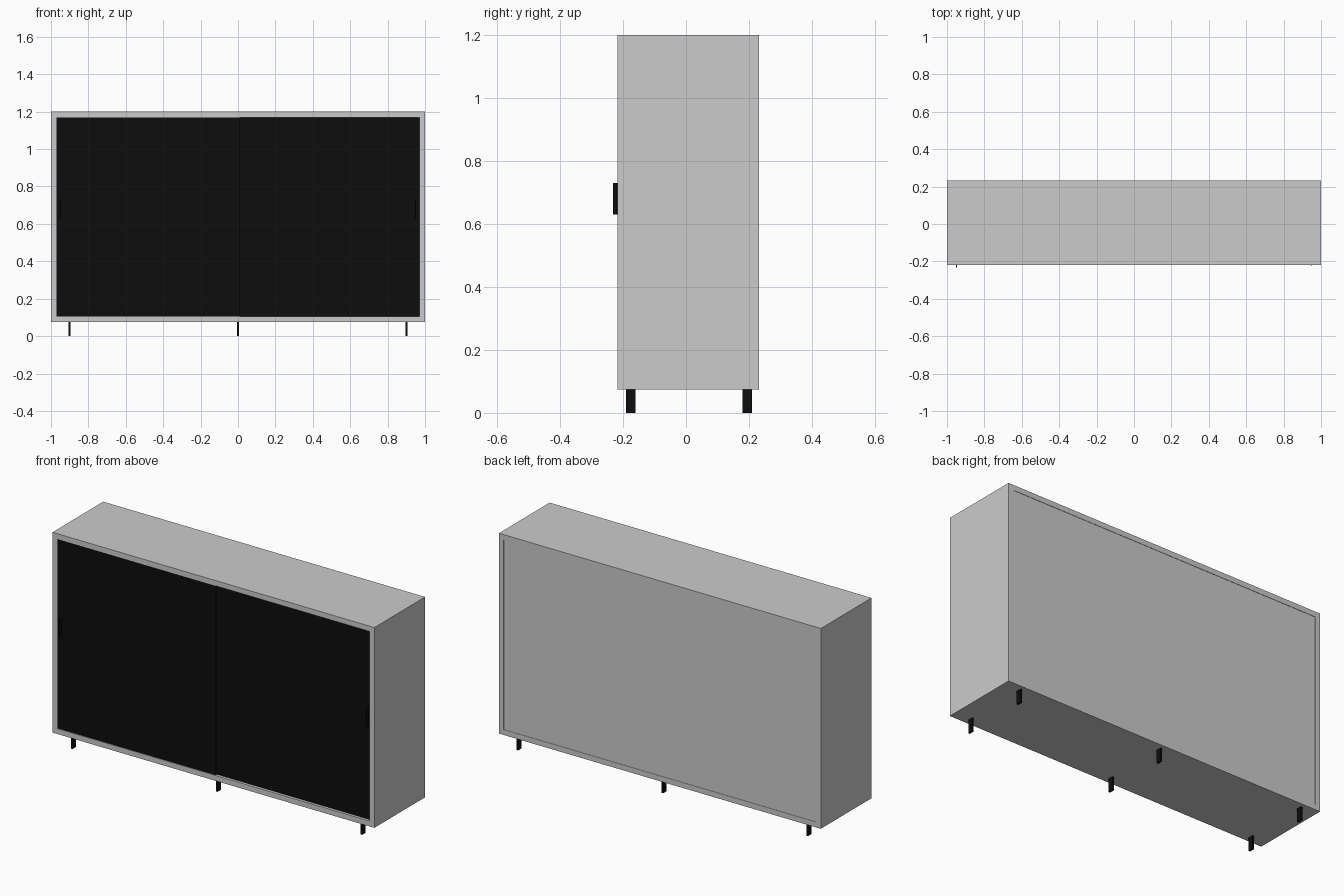
import bpy

if "Cube" in bpy.data.objects:
    bpy.data.objects.remove(bpy.data.objects["Cube"])


def material(name, rgb):
    m = bpy.data.materials.new(name)
    m.diffuse_color = (*rgb, 1)
    m.use_nodes = True
    m.node_tree.nodes["Principled BSDF"].inputs["Base Color"].default_value = m.diffuse_color
    return m


black = material("black", (0.004, 0.004, 0.004))


def box(name, x, y, z, mat=None):
    """Box from (min, max) pairs on each axis."""
    bpy.ops.mesh.primitive_cube_add(size=1, location=[(a + b) / 2 for a, b in (x, y, z)])
    o = bpy.context.object
    o.name = name
    o.scale = [b - a for a, b in (x, y, z)]
    bpy.ops.object.transform_apply(location=False, rotation=False, scale=True)
    if mat:
        o.data.materials.append(mat)
    return o


Z0, Z1 = 0.075, 1.2
T = 0.03
FRONT, BACK = -0.218, 0.232

# Carcass: one open frame with the inside cut out
carcass = box("carcass", (-1, 1), (FRONT, BACK), (Z0, Z1))
cutter = box("carcass_cutter", (-1 + T, 1 - T), (-0.5, 0.5), (Z0 + T, Z1 - T))
mod = carcass.modifiers.new("opening", 'BOOLEAN')
mod.operation = 'DIFFERENCE'
mod.solver = 'EXACT'
mod.object = cutter
bpy.context.view_layer.objects.active = carcass
bpy.ops.object.modifier_apply(modifier="opening")
bpy.data.objects.remove(cutter)

# Back panel, set in a hair from the frame
box("back_panel", (-1 + T, 1 - T), (BACK - 0.017, BACK - 0.002), (Z0 + T, Z1 - T))

# Two sliding doors on separate tracks, each with a bar handle
for name, s, y in (("left", -1, -0.214), ("right", 1, -0.203)):
    xs = sorted((s * 0.97, -s * 0.01 if s < 0 else -0.02))
    box(name + "_door", xs, (y, y + 0.010), (Z0 + T, Z1 - T), black)
    hx = s * 0.949
    box(name + "_handle", (hx - 0.003, hx + 0.003), (y - 0.018, y), (0.63, 0.73), black)

# Six flat bar legs
for i, x in enumerate((-0.9, 0, 0.9)):
    for row, y in (("front", -0.175), ("back", 0.195)):
        box(f"{row}_leg_{i + 1}", (x - 0.005, x + 0.005), (y - 0.015, y + 0.015), (0, Z0), black)
